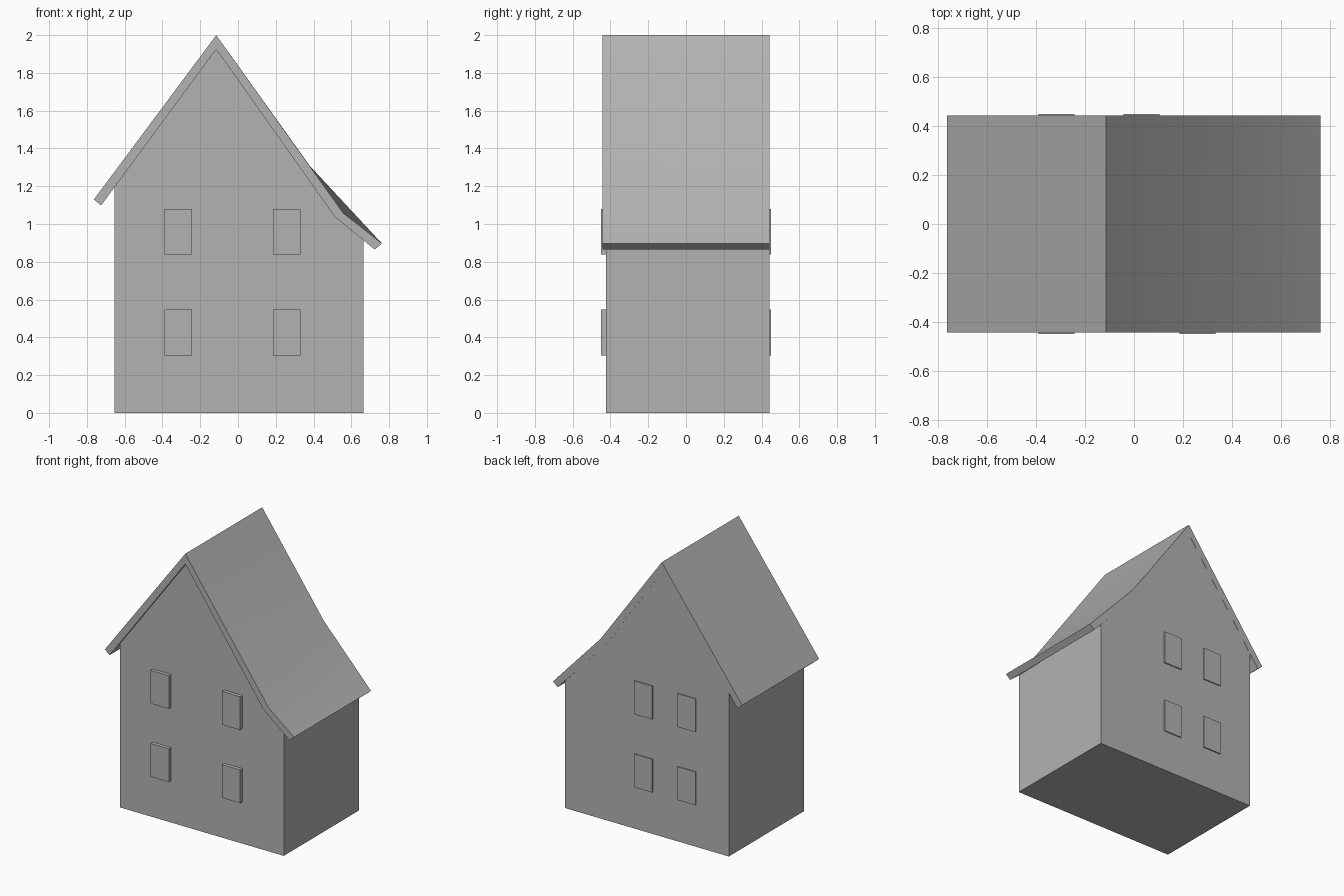
import bpy, bmesh, math

if "Cube" in bpy.data.objects:
    bpy.data.objects.remove(bpy.data.objects["Cube"])

# Mid-grey shared by all parts
grey = bpy.data.materials.new("mid_grey")
grey.diffuse_color = (0.45, 0.45, 0.45, 1)
grey.use_nodes = True
grey.node_tree.nodes["Principled BSDF"].inputs["Base Color"].default_value = grey.diffuse_color


def loft(name, front, back, y0, y1):
    """Solid between a front and a back (x, z) outline."""
    bm = bmesh.new()
    f = [bm.verts.new((x, y0, z)) for x, z in front]
    b = [bm.verts.new((x, y1, z)) for x, z in back]
    n = len(f)
    caps = [bm.faces.new(f), bm.faces.new(b[::-1])]
    for i in range(n):
        j = (i + 1) % n
        bm.faces.new((f[i], b[i], b[j], f[j]))
    bmesh.ops.triangulate(bm, faces=caps, ngon_method='EAR_CLIP')
    bmesh.ops.recalc_face_normals(bm, faces=bm.faces)
    mesh = bpy.data.meshes.new(name)
    bm.to_mesh(mesh)
    bm.free()
    mesh.materials.append(grey)
    obj = bpy.data.objects.new(name, mesh)
    bpy.context.collection.objects.link(obj)
    return obj


# Roof slab: the right slope bends lower at the front than at the back
def roof_outline(outer_kink, inner_kink):
    return [(-0.763, 1.13), (-0.115, 2.0), outer_kink, (0.762, 0.897),
            (0.724, 0.865), inner_kink, (-0.115, 1.925), (-0.725, 1.098)]


roof = loft("roof", roof_outline((0.557, 1.058), (0.512, 1.038)),
            roof_outline((0.38, 1.308), (0.345, 1.265)), -0.443, 0.443)
bpy.context.view_layer.objects.active = roof
roof.select_set(True)
bpy.ops.object.shade_smooth_by_angle(angle=math.radians(30))


# House body with gables meeting the underside of the roof
def wall_outline(kink, right_top):
    return [(-0.655, 0), (-0.655, 1.195), (-0.115, 1.927), kink,
            (0.665, right_top), (0.665, 0)]


loft("walls", wall_outline((0.512, 1.04), 0.914),
     wall_outline((0.345, 1.267), 0.926), -0.423, 0.442)

# Windows: two rows of two on each gable
for side, xs, y0, y1 in (("front", (-0.39, 0.185), -0.45, -0.42),
                         ("back", (-0.39, -0.043), 0.43, 0.45)):
    for x in xs:
        for z in (0.305, 0.838):
            rect = [(x, z), (x + 0.147, z), (x + 0.147, z + 0.242), (x, z + 0.242)]
            loft(side + "_window", rect, rect, y0, y1)
